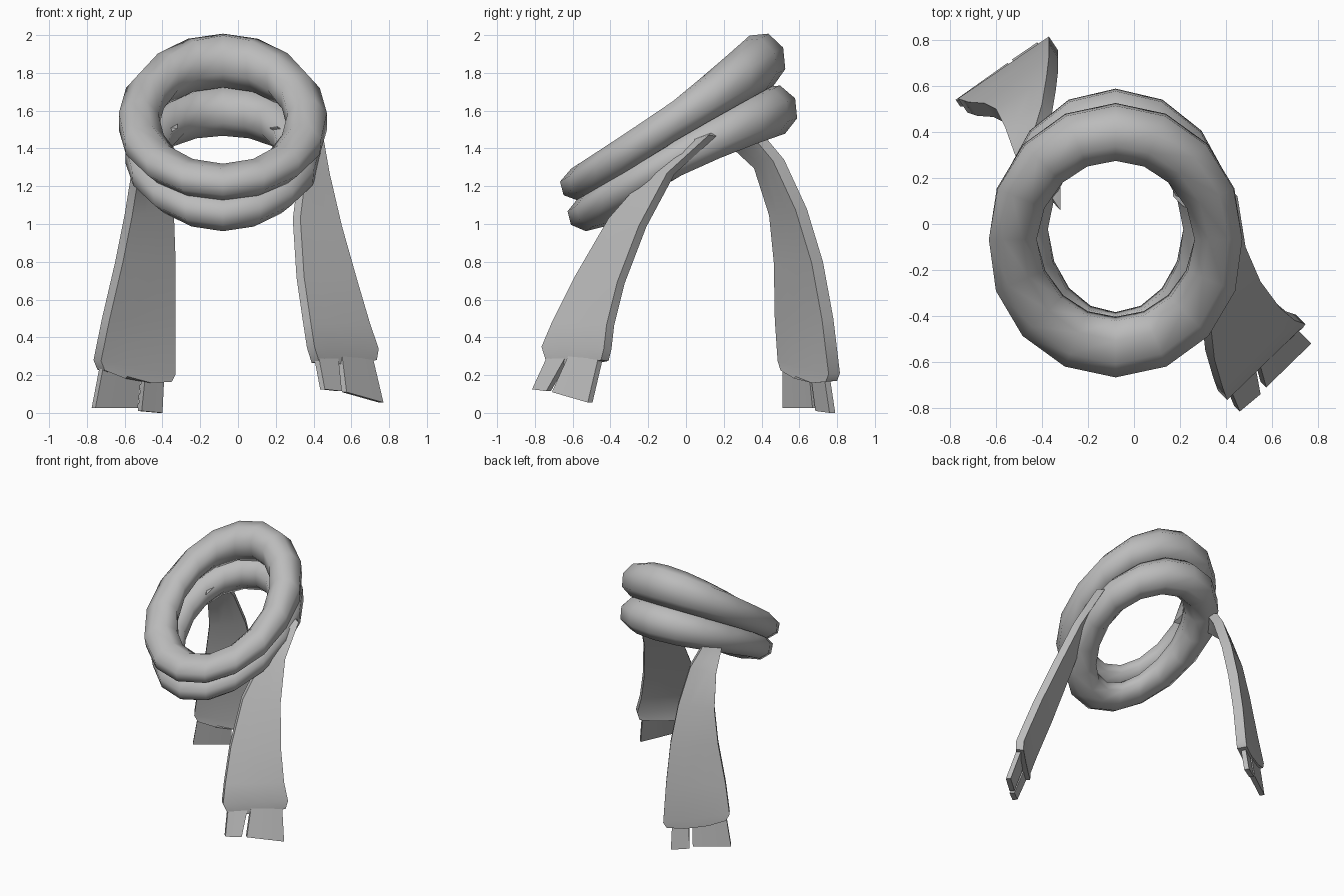
import bpy, bmesh, math
from mathutils import Vector

if "Cube" in bpy.data.objects:
    bpy.data.objects.remove(bpy.data.objects["Cube"])

wool = bpy.data.materials.new("grey wool")
wool.diffuse_color = (0.5, 0.5, 0.5, 1)
wool.use_nodes = True
wool.node_tree.nodes["Principled BSDF"].inputs["Base Color"].default_value = wool.diffuse_color


def finish(name, bm, angle):
    bmesh.ops.recalc_face_normals(bm, faces=bm.faces)
    me = bpy.data.meshes.new(name)
    bm.to_mesh(me)
    bm.free()
    ob = bpy.data.objects.new(name, me)
    bpy.context.collection.objects.link(ob)
    me.materials.append(wool)
    bpy.ops.object.select_all(action='DESELECT')
    ob.select_set(True)
    bpy.context.view_layer.objects.active = ob
    bpy.ops.object.shade_smooth_by_angle(angle=math.radians(angle))


def loft(name, rings, closed, angle=40):
    """Skin a list of cross-sections, capping the ends if the loft is open."""
    bm = bmesh.new()
    vs = [[bm.verts.new(p) for p in r] for r in rings]
    n = len(vs[0])
    pairs = list(zip(vs, vs[1:])) + ([(vs[-1], vs[0])] if closed else [])
    for a, b in pairs:
        for i in range(n):
            j = (i + 1) % n
            bm.faces.new((a[i], a[j], b[j], b[i]))
    if not closed:
        bm.faces.new(vs[0])
        bm.faces.new(vs[-1])
    finish(name, bm, angle)


def mix(front, side, back, s):
    """Blend front (s=-1), side (s=0) and back (s=1) values."""
    return side + (back - side) * s if s > 0 else side + (front - side) * -s


def wrap(name, rx, front, back, bump, half_w, half_h, tilt):
    """Oval scarf loop with an octagonal section, leaning up towards the back."""
    (yf, zf), (yb, zb) = front, back
    rings = []
    for i in range(16):
        t = 2 * math.pi * i / 16
        c, s = math.cos(t), math.sin(t)
        centre = Vector((-0.08 + rx * c, (yf + yb) / 2 + (yb - yf) / 2 * s,
                         (zf + zb) / 2 + (zb - zf) / 2 * s + bump * (1 - s * s)))
        w, h, a = mix(*half_w, s), mix(*half_h, s), mix(*tilt, s)
        ring = []
        for k in range(8):
            p = 2 * math.pi * (k + 0.5) / 8
            u, v = 1.07 * w * math.cos(p), 1.07 * h * math.sin(p)
            u, v = u * math.cos(a) - v * math.sin(a), u * math.sin(a) + v * math.cos(a)
            ring.append(centre + Vector((c * u, s * u, v)))
        rings.append(ring)
    loft(name, rings, True, 60)


wrap("upper_wrap", 0.447, (-0.535, 1.22), (0.40, 1.865), 0.0,
     (0.128, 0.105, 0.122), (0.09, 0.11, 0.14), (-0.25, 0, 0.1))
wrap("lower_wrap", 0.405, (-0.505, 1.06), (0.46, 1.60), 0.035,
     (0.118, 0.112, 0.125), (0.09, 0.108, 0.13), (-0.25, 0, 0.1))


def strap(name, left, right, thick, angle=40, sag=0.0):
    """Flat cloth band between two edge paths, with its thickness inward."""
    rings = []
    for i, (l, r) in enumerate(zip(left, right)):
        l, r, t = Vector(l), Vector(r), Vector(thick)
        drop = Vector((0, 0, -sag if i == len(left) - 1 else 0))
        outer = [l, l.lerp(r, 0.3) + drop, l.lerp(r, 0.7) + drop, r]
        rings.append(outer + [p + t for p in reversed(outer)])
    loft(name, rings, False, angle)


# Front tail hanging from the right side
front_in, thin_front = (-0.04, 0.04, -0.005), (-0.025, 0.025, 0)
strap("front_tail",
      [(0.21, 0.08, 1.51), (0.39, -0.02, 1.43), (0.36, -0.20, 1.27), (0.33, -0.41, 1.03),
       (0.35, -0.59, 0.72), (0.385, -0.71, 0.48), (0.405, -0.765, 0.35), (0.43, -0.74, 0.27)],
      [(0.21, 0.20, 1.54), (0.45, 0.12, 1.47), (0.485, -0.10, 1.27), (0.55, -0.25, 0.99),
       (0.635, -0.365, 0.69), (0.70, -0.42, 0.47), (0.745, -0.435, 0.34), (0.735, -0.45, 0.28)],
      front_in, sag=0.015)
strap("front_fringe_small", [(0.425, -0.73, 0.31), (0.46, -0.815, 0.125)],
      [(0.53, -0.63, 0.31), (0.55, -0.74, 0.115)], thin_front)
strap("front_fringe_large", [(0.55, -0.62, 0.31), (0.575, -0.71, 0.11)],
      [(0.71, -0.46, 0.31), (0.77, -0.52, 0.055)], thin_front)

# Back tail hanging from the left side
back_in, thin_back = (0.04, -0.06, -0.005), (0.02, -0.03, 0)
strap("back_tail",
      [(-0.36, 0.12, 1.51), (-0.51, 0.28, 1.43), (-0.56, 0.42, 1.30), (-0.60, 0.50, 1.05),
       (-0.65, 0.525, 0.80), (-0.72, 0.53, 0.50), (-0.765, 0.545, 0.28), (-0.745, 0.56, 0.23)],
      [(-0.36, 0.24, 1.54), (-0.43, 0.42, 1.46), (-0.40, 0.52, 1.34), (-0.38, 0.64, 1.08),
       (-0.37, 0.725, 0.80), (-0.37, 0.78, 0.50), (-0.37, 0.815, 0.21), (-0.39, 0.80, 0.17)],
      back_in, sag=0.025)
strap("back_fringe_large", [(-0.73, 0.54, 0.26), (-0.775, 0.54, 0.025)],
      [(-0.53, 0.68, 0.22), (-0.55, 0.70, 0.025)], thin_back)
strap("back_fringe_small", [(-0.51, 0.69, 0.20), (-0.53, 0.715, 0.01)],
      [(-0.41, 0.76, 0.20), (-0.42, 0.79, 0.0)], thin_back)
